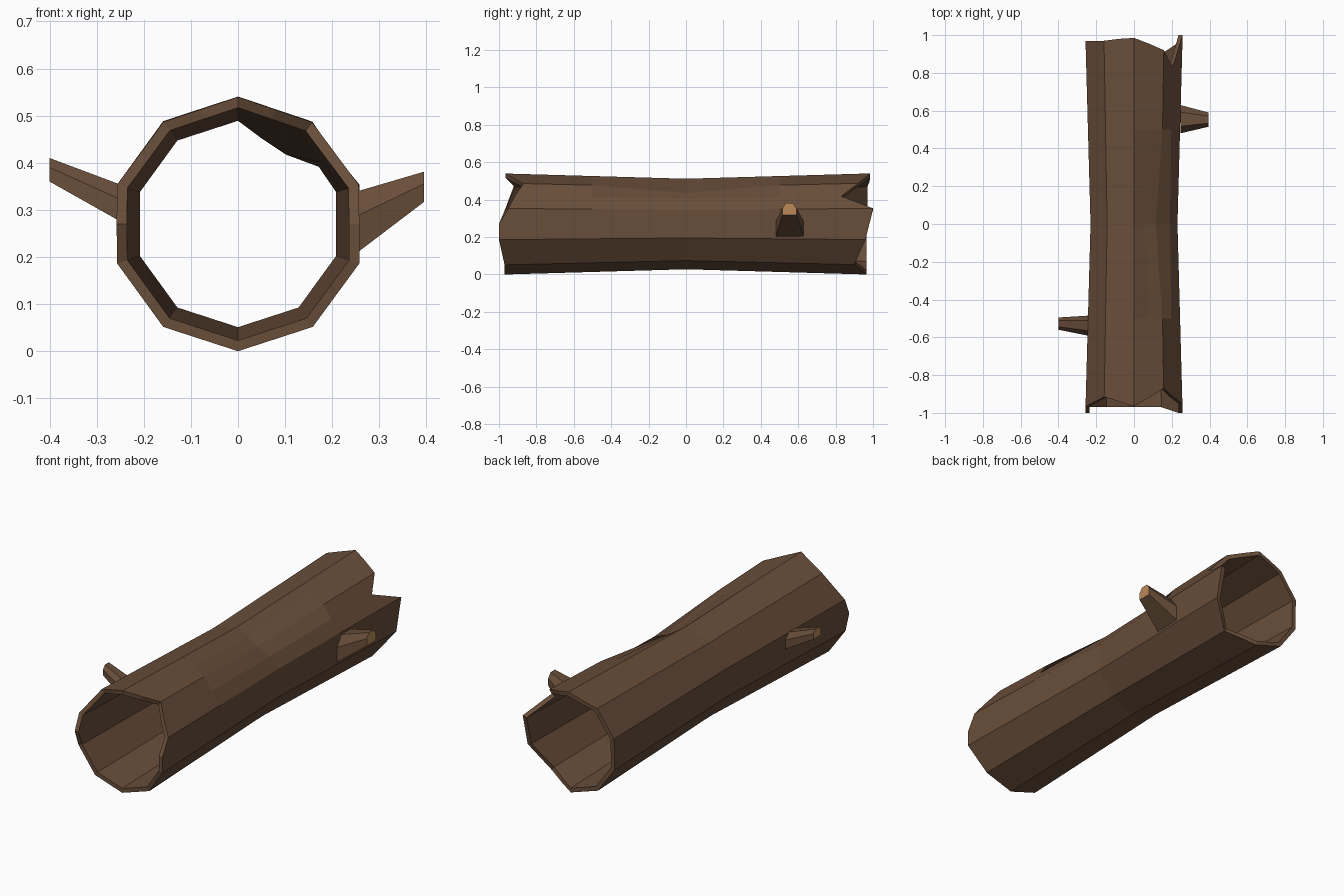
import bpy, bmesh, math

if "Cube" in bpy.data.objects:
    bpy.data.objects.remove(bpy.data.objects["Cube"])

def material(name, rgb):
    m = bpy.data.materials.new(name)
    m.diffuse_color = (*rgb, 1)
    m.use_nodes = True
    m.node_tree.nodes["Principled BSDF"].inputs["Base Color"].default_value = m.diffuse_color
    return m

BARK = material("bark", (0.14, 0.075, 0.042))
WOOD = material("cut_wood", (0.5, 0.25, 0.1))

def add_object(name, bm, mats):
    bmesh.ops.recalc_face_normals(bm, faces=bm.faces)
    me = bpy.data.meshes.new(name)
    bm.to_mesh(me)
    bm.free()
    for m in mats:
        me.materials.append(m)
    ob = bpy.data.objects.new(name, me)
    bpy.context.collection.objects.link(ob)
    return ob

# Hollow log: ten-sided tube, each side split once so the ends can be jagged
N, CZ, WALL = 20, 0.27, 0.023
FRONT = [-.965, -.92, -.87, -.915, -.95, -1, -1, -.985, -.97, -.97,
         -.97, -.97, -.97, -.97, -.97, -1, -.965, -.94, -.915, -.94]
BACK = [.985, .955, .92, .83, 1, .98, .96, .93, .90, .935,
        .965, .965, .965, .965, .965, .965, .97, .97, .97, .98]
# Dent on the upper right, (x, z) at the middle of the log
DENT = {1: (.058, .473), 2: (.115, .436), 3: (.19, .405)}

def wall_point(k, y, inset, dented):
    r = 0.242 + 0.028 * abs(y) / 0.97 - inset
    if k % 2:
        r *= math.cos(math.pi / 10)
    a = k * math.tau / N
    x, z = r * math.sin(a), CZ + r * math.cos(a)
    if dented and k in DENT:
        x, z = DENT[k][0] - inset * math.sin(a), DENT[k][1] - inset * math.cos(a)
    return x, y, z

bm = bmesh.new()
def make_rings(inset):
    stations = [FRONT, [-.5] * N, [0] * N, [.5] * N, BACK]
    return [[bm.verts.new(wall_point(k, ys[k], inset, i == 2)) for k in range(N)]
            for i, ys in enumerate(stations)]

loop = make_rings(0) + make_rings(WALL)[::-1]
for a, b in zip(loop, loop[1:] + loop[:1]):
    for k in range(N):
        j = (k + 1) % N
        bm.faces.new((a[k], a[j], b[j], b[k]))
add_object("hollow_log", bm, [BARK])

# Broken branch stubs: tapered six-sided prongs with a pale cut end
def stub(name, base, tip):
    bm = bmesh.new()
    rings = []
    for x, y0, y1, z0, z1 in (base, tip):
        w, h = y1 - y0, z1 - z0
        outline = [(0, 0), (1, 0), (1, .6), (.75, 1), (.25, 1), (0, .6)]
        rings.append([bm.verts.new((x, y0 + u * w, z0 + v * h)) for u, v in outline])
    for k in range(6):
        j = (k + 1) % 6
        bm.faces.new((rings[0][k], rings[0][j], rings[1][j], rings[1][k]))
    bm.faces.new(rings[0])
    end = bm.faces.new(rings[1])
    bmesh.ops.inset_region(bm, faces=[end], thickness=0.014)
    end.material_index = 1
    add_object(name, bm, [BARK, WOOD])

stub("right_branch_stub", (.245, .48, .63, .203, .337), (.395, .515, .59, .317, .381))
stub("left_branch_stub", (-.24, -.592, -.485, .27, .35), (-.4, -.56, -.495, .36, .41))
